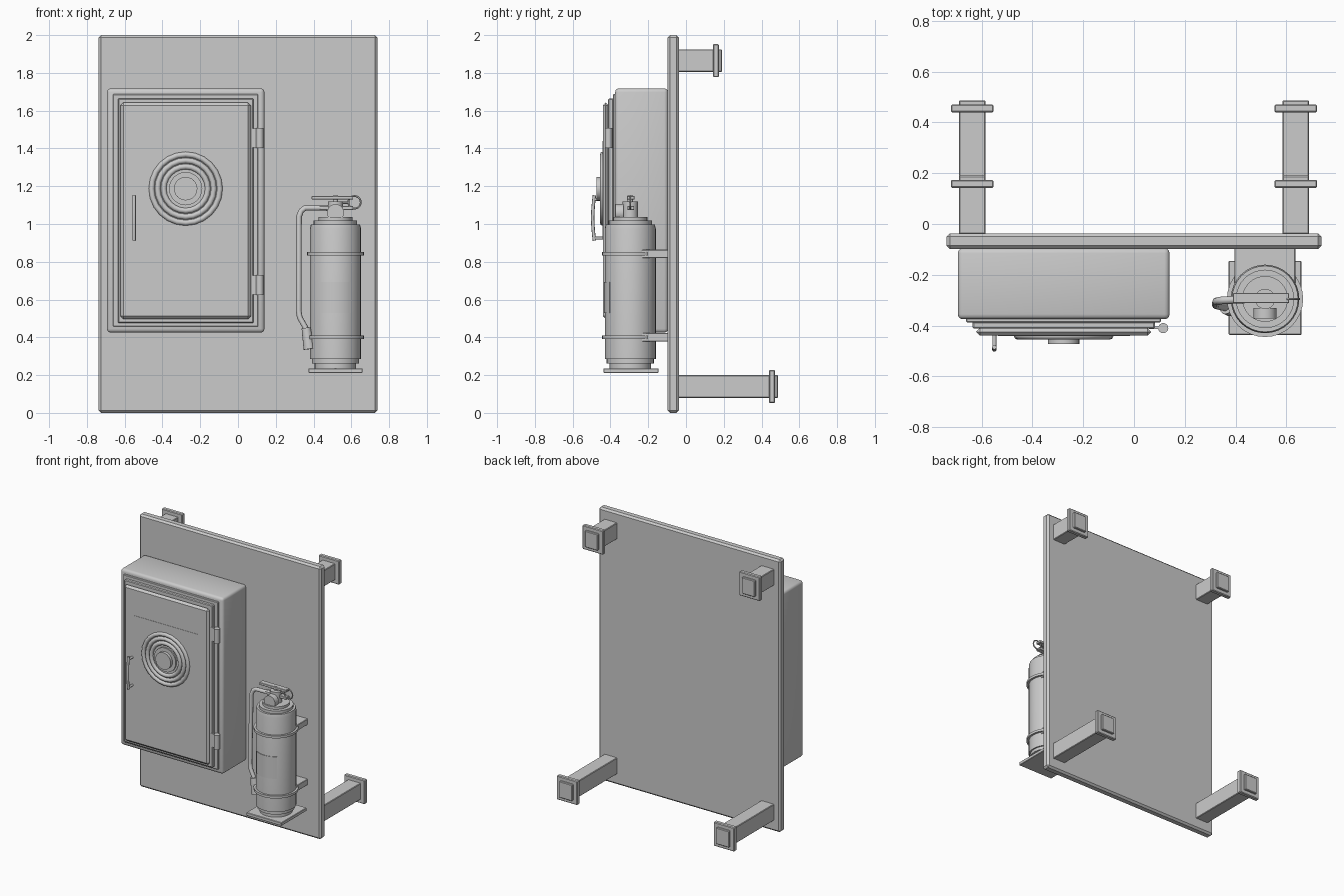
import bpy, bmesh, math
from mathutils import Vector

if "Cube" in bpy.data.objects:
    bpy.data.objects.remove(bpy.data.objects["Cube"])

gray = bpy.data.materials.new("plain_gray")
gray.diffuse_color = (0.6, 0.6, 0.6, 1)
gray.use_nodes = True
gray.node_tree.nodes["Principled BSDF"].inputs["Base Color"].default_value = gray.diffuse_color


def finish(ob, name, smooth=None):
    ob.name = name
    ob.data.materials.clear()
    ob.data.materials.append(gray)
    if smooth:
        bpy.ops.object.select_all(action='DESELECT')
        bpy.context.view_layer.objects.active = ob
        ob.select_set(True)
        bpy.ops.object.shade_smooth_by_angle(angle=math.radians(smooth))
    return ob


def from_bmesh(bm, name, smooth=None):
    bmesh.ops.recalc_face_normals(bm, faces=bm.faces)
    me = bpy.data.meshes.new(name)
    bm.to_mesh(me)
    bm.free()
    ob = bpy.data.objects.new(name, me)
    bpy.context.collection.objects.link(ob)
    return finish(ob, name, smooth)


def box(name, x, y, z, bevel=0.0, segments=1):
    bm = bmesh.new()
    bmesh.ops.create_cube(bm, size=1)
    for v in bm.verts:
        v.co = [(a + b) / 2 + c * (b - a) for (a, b), c in zip((x, y, z), v.co)]
    if bevel:
        bmesh.ops.bevel(bm, geom=bm.edges[:], offset=bevel, segments=segments,
                        profile=0.5, affect='EDGES')
    return from_bmesh(bm, name, 35 if segments > 1 else None)


def lathe(name, profile, x, y, sides=32):
    """Spin (radius, z) points around a vertical axis."""
    bm = bmesh.new()
    vs = [bm.verts.new((r, 0, z)) for r, z in profile]
    es = [bm.edges.new(p) for p in zip(vs, vs[1:])]
    bmesh.ops.spin(bm, geom=vs + es, axis=(0, 0, 1), cent=(0, 0, 0),
                   angle=math.tau, steps=sides, use_duplicate=False)
    bmesh.ops.remove_doubles(bm, verts=bm.verts, dist=1e-4)
    bmesh.ops.translate(bm, verts=bm.verts, vec=(x, y, 0))
    return from_bmesh(bm, name, 35)


def cyl(name, p1, p2, r1, r2=None, sides=24):
    p1, p2 = Vector(p1), Vector(p2)
    bpy.ops.mesh.primitive_cone_add(vertices=sides, radius1=r1,
                                    radius2=r1 if r2 is None else r2,
                                    depth=(p2 - p1).length, location=(p1 + p2) / 2)
    ob = bpy.context.object
    ob.rotation_euler = (p2 - p1).to_track_quat('Z', 'Y').to_euler()
    return finish(ob, name, 35)


def ring(name, loc, major, minor, rot=(0, 0, 0), seg=32, mseg=8):
    bpy.ops.mesh.primitive_torus_add(location=loc, rotation=rot, major_radius=major,
                                     minor_radius=minor, major_segments=seg,
                                     minor_segments=mseg)
    return finish(bpy.context.object, name, 50)


def tube(name, pts, r):
    cu = bpy.data.curves.new(name, 'CURVE')
    cu.dimensions = '3D'
    cu.bevel_depth, cu.bevel_resolution, cu.use_fill_caps = r, 2, True
    sp = cu.splines.new('POLY')
    sp.points.add(len(pts) - 1)
    for p, co in zip(sp.points, pts):
        p.co = (*co, 1)
    ob = bpy.data.objects.new(name, cu)
    bpy.context.collection.objects.link(ob)
    bpy.ops.object.select_all(action='DESELECT')
    bpy.context.view_layer.objects.active = ob
    ob.select_set(True)
    bpy.ops.object.convert(target='MESH')
    return finish(bpy.context.object, name, 50)


# Back panel
box("back_panel", (-0.738, 0.738), (-0.098, -0.037), (0, 2), 0.013)

# Four wall posts: short upper pair, long lower pair
for side, s in (("left", -1), ("right", 1)):
    for level, z, end in (("upper", 1.865, 0.19), ("lower", 0.14, 0.487)):
        x = s * 0.637
        n = f"{side}_{level}"
        box(n + "_post", (x - .052, x + .052), (-.04, end - .03), (z - .06, z + .06), 0.004)
        box(n + "_flange", (x - .084, x + .084), (end - .048, end - .016),
            (z - .088, z + .088), 0.005)
        box(n + "_end_pad", (x - .052, x + .052), (end - .02, end), (z - .06, z + .06), 0.004)

# Cabinet and stepped door
box("cabinet", (-.694, .14), (-.375, -.095), (.425, 1.718), 0.02, 3)
box("cabinet_gasket", (-.662, .107), (-.387, -.37), (.457, 1.688), 0.004)
box("door_frame", (-.636, .082), (-.412, -.384), (.475, 1.665), 0.005)
box("door_panel", (-.622, .068), (-.44, -.41), (.497, 1.643), 0.015)
for n, z in (("upper", 1.455), ("lower", .677)):
    cyl(n + "_hinge", (.115, -.41, z - .053), (.115, -.41, z + .053), .02, sides=16)
    box(n + "_hinge_leaf", (.06, .115), (-.413, -.403), (z - .05, z + .05))

# Sign plate with coiled hose relief and hub
box("sign_plate", (-.535, -.015), (-.442, -.438), (.92, 1.44))
cx, cz = -.277, 1.187
flat = (math.pi / 2, 0, 0)
for i, r in enumerate((.181, .149, .117)):
    ring(f"hose_coil_{i}", (cx, -.44, cz), r, .0155, flat, 24, 8)
cyl("reel_disc", (cx, -.438, cz), (cx, -.452, cz), .088)
cyl("reel_hub", (cx, -.45, cz), (cx, -.473, cz), .062)

# Bowed door handle
arc = [(-.55, -.485 - .009 * math.sin(math.pi * t / 8), .912 + .24 * t / 8) for t in range(9)]
tube("door_handle", arc, .009)
for n, z in (("upper", 1.13), ("lower", .925)):
    cyl(n + "_handle_stud", (-.55, -.435, z), (-.55, -.488, z), .008, sides=12)

# Extinguisher body
ex, ey = .516, -.295
lathe("extinguisher_body", [
    (0, .23), (.11, .23), (.11, .262), (.125, .262), (.125, .285), (.135, .285),
    (.135, .975), (.13, .998), (.115, .998), (.115, 1.018), (.09, 1.018),
    (.09, 1.037), (0, 1.037)], ex, ey)
box("bottle_shelf", (ex - .143, ex + .143), (-.437, -.145), (.212, .236), 0.003)

# Bands and wall brackets
for n, z in (("upper", .842), ("lower", .4)):
    lathe(n + "_band", [(.13, z - .009), (.15, z - .009), (.15, z + .009), (.13, z + .009),
                        (.13, z - .009)], ex, ey)
    box(n + "_bracket", (.395, .635), (-.235, -.085), (z - .022, z + .022), 0.003)

# Curved bottle label
bm = bmesh.new()
cols = []
for i in range(13):
    a = math.radians(-37 + 74 * i / 12)
    cols.append([bm.verts.new((ex + r * math.sin(a), ey - r * math.cos(a), z))
                 for r, z in ((.133, .53), (.138, .53), (.138, .692), (.133, .692))])
for a, b in zip(cols, cols[1:]):
    for j in range(4):
        bm.faces.new((a[j], a[(j + 1) % 4], b[(j + 1) % 4], b[j]))
bm.faces.new(cols[0])
bm.faces.new(cols[-1])
from_bmesh(bm, "bottle_label", 35)

# Valve, gauge, levers, pin ring
cyl("valve_neck", (ex, ey, 1.03), (ex, ey, 1.12), .04, sides=20)
cyl("valve_stem", (ex, ey, 1.11), (ex, ey, 1.15), .014, sides=12)
cyl("gauge", (ex, -.33, 1.06), (ex, -.372, 1.06), .045)
box("upper_lever", (.39, .61), (-.312, -.272), (1.13, 1.148), 0.002)
box("lower_lever", (.43, .61), (-.31, -.274), (1.075, 1.095), 0.002)
cyl("safety_pin", (ex, ey, 1.112), (.585, ey, 1.112), .006, sides=8)
ring("pin_ring", (.617, ey, 1.115), .033, .005, flat, 20, 6)

# Hose and nozzle
tube("extinguisher_hose", [
    (.49, ey, 1.085), (.355, -.3, 1.085), (.335, -.302, 1.07), (.323, -.305, 1.04),
    (.321, -.318, .54), (.327, -.322, .505), (.358, -.328, .45), (.363, -.33, .43)], .015)
cyl("nozzle", (.36, -.33, .45), (.377, -.333, .338), .024, .03, 16)
